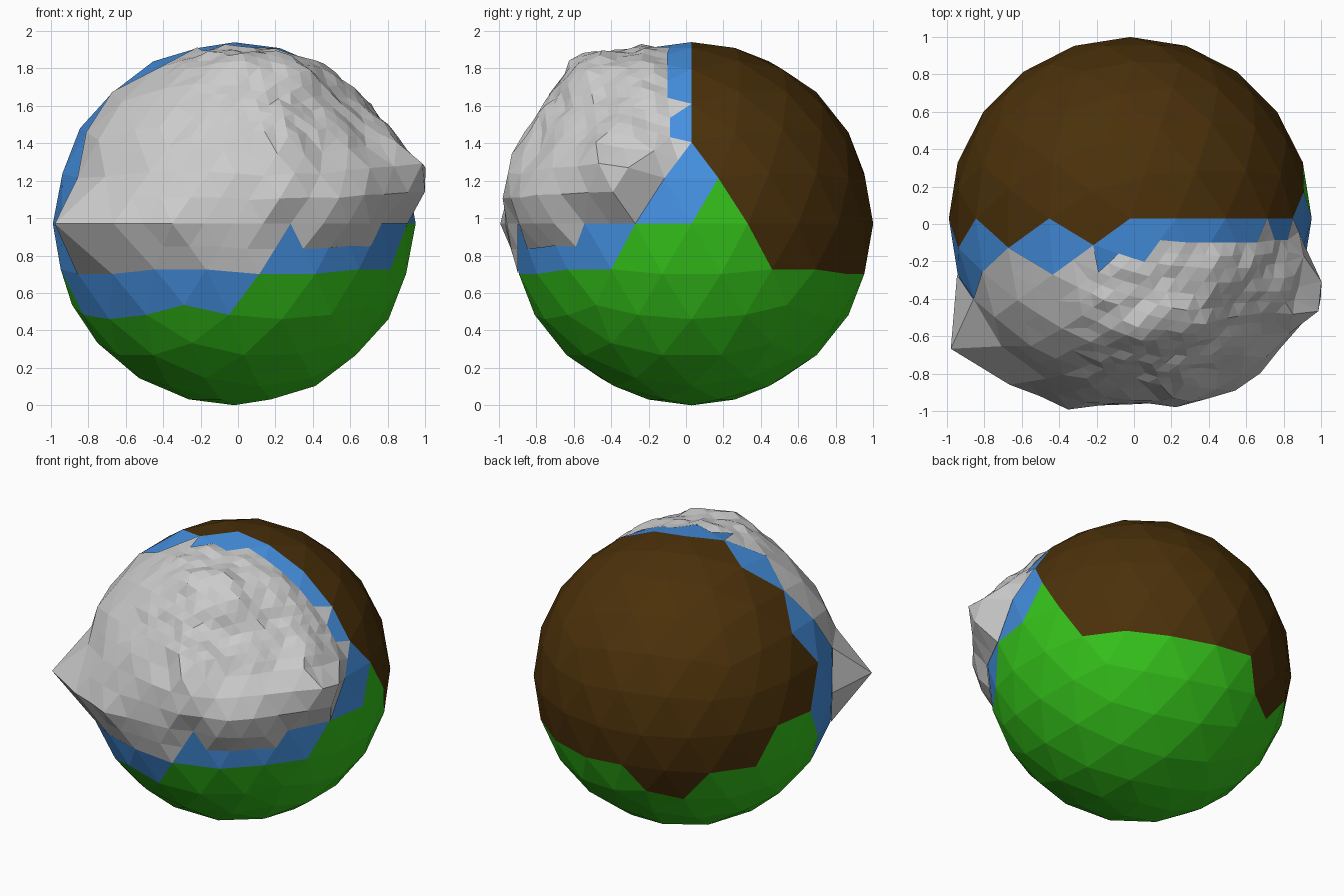
import bpy, bmesh, math, random
from mathutils import Vector

if "Cube" in bpy.data.objects:
    bpy.data.objects.remove(bpy.data.objects["Cube"])

random.seed(4)
R, CENTRE = 0.97, Vector((-0.02, 0.03, 0.97))

# Region outlines as (azimuth in degrees, height on the unit ball)
LEFT = [(216, 1), (216, .96), (180, .9), (193, .72), (180, .526), (189.5, .26), (180, 0)]
BROWN = LEFT + [(162, 0), (153.5, -.26), (134.5, -.26), (124, -.5), (108, -.447), (99.2, -.26),
                (27.2, -.26), (18, 0), (9.2, .26), (0, .447), (0, 1)]
BLUE = LEFT + [(188.8, -.26), (196, -.5), (216, -.526), (236, -.5), (252, -.447), (268, -.5),
               (278.8, -.26), (332.8, -.26), (342, 0), (360, 0), (369.2, .26), (360, .447), (360, 1)]
ROCK = [(198, 0), (206.5, -.26), (278.5, -.26), (288, 0), (302, -.14), (314, -.14), (324, 0),
        (342, 0), (344, .17), (351, .26), (360, .447), (353, .567), (354, .65), (351, .8), (326, .98),
        (287, .97), (216, .96), (216, .84), (193, .72), (200, .51), (206, .26)]

# Rock heights: (azimuth, height, radius factor)
BUMPS = [(216, 0, 1.22), (234, 0, 1.13), (252, 0, 1.09), (270, 0, 1.03), (333.5, .26, 1.215),
         (216, .447, 1.03), (252, .526, 1.03), (288, .447, 1.07), (270, .26, 1.03), (270, .56, 1.02),
         (234, .26, 1.03), (252, .26, 1.04), (292, .2, 1.11), (304, .2, 1.15), (319, .2, 1.14),
         (306, 0, 1.08), (333, 0, 1.03), (270, .69, 1.06), (270, .82, 1.13), (250, .85, 1.05),
         (300, .82, 1.12), (320, .82, 1.06), (324, .68, 1.03), (337, .42, 1.08), (310, .55, 1.04),
         (234, .6, 1.03), (270, .92, 1.02), (315, .92, 1.01), (230, .92, 1.01), (345, .6, 1.0),
         (300, .34, 1.03), (318, .38, 1.04)]


def inside(co, poly):
    d = co.normalized()
    a0 = math.degrees(math.atan2(d.y, d.x)) % 360
    for a in (a0, a0 + 360):
        hit = False
        for (x1, y1), (x2, y2) in zip(poly, poly[1:] + poly[:1]):
            if (y1 > d.z) != (y2 > d.z) and a < x1 + (d.z - y1) * (x2 - x1) / (y2 - y1):
                hit = not hit
        if hit:
            return True
    return False


def direction(az, z):
    r, a = math.sqrt(1 - z * z), math.radians(az)
    return Vector((r * math.cos(a), r * math.sin(a), z))


CONTROLS = [(direction(a, z), f) for a, z, f in BUMPS]


def height(d):
    total, value = 0.01, 0.01
    for c, f in CONTROLS:
        w = math.exp(-((d - c).length / 0.11) ** 2)
        total, value = total + w, value + w * f
    return value / total


def finish(bm, name, colours=()):
    bmesh.ops.scale(bm, vec=(R, R, R), verts=bm.verts)
    bmesh.ops.translate(bm, vec=CENTRE, verts=bm.verts)
    me = bpy.data.meshes.new(name)
    bm.to_mesh(me)
    bm.free()
    for label, rgb in colours:
        mat = bpy.data.materials.new(label)
        mat.diffuse_color = (*rgb, 1)
        mat.use_nodes = True
        mat.node_tree.nodes["Principled BSDF"].inputs["Base Color"].default_value = mat.diffuse_color
        me.materials.append(mat)
    ob = bpy.data.objects.new(name, me)
    bpy.context.collection.objects.link(ob)


# Ball painted brown at the back, blue round the face, green below
bm = bmesh.new()
bmesh.ops.create_icosphere(bm, subdivisions=3, radius=1)
for f in bm.faces:
    c = f.calc_center_median()
    f.material_index = 0 if inside(c, BROWN) else 1 if inside(c, BLUE) else 2
finish(bm, "ball", [("brown", (.07, .03, .003)), ("blue", (.06, .28, .75)), ("green", (.036, .55, .011))])

# Rock face: the front of the ball pushed out, split finer and roughened
bm = bmesh.new()
bmesh.ops.create_icosphere(bm, subdivisions=3, radius=1.004)
lip = direction(306, 0)
for v in bm.verts:
    v.tag = all(inside(f.calc_center_median(), ROCK) for f in v.link_faces)
    v.tag |= (v.co - lip).length < .1 or any(
        (v.co - direction(*p)).length < .06 for p in [(333.5, .26), (216, 0), (234, 0)])
for v in [v for v in bm.verts if v.tag]:
    v.co *= height(v.co.normalized())
bmesh.ops.subdivide_edges(bm, edges=bm.edges[:], cuts=1, use_grid_fill=True)
bmesh.ops.delete(bm, geom=[f for f in bm.faces if not inside(f.calc_center_median(), ROCK)], context='FACES')


def roughen(amount):
    for v in bm.verts:
        d = v.co.normalized()
        if v.is_boundary:
            if v.co.length > 1.01 and d.z < .9:
                v.co = d * .995
        elif d.z > -.05 and v.co.length < 1.17:
            k = min(1, max(0, (d.x + .55) / .4))
            target = 1.004 * height(d) + random.uniform(-amount, amount) * 1.6
            v.co = d * (v.co.length * (1 - .55 * k) + target * .55 * k)


roughen(.03)
fine = [e for e in bm.edges if all(v.co.z > .4 and v.co.x > -.3 for v in e.verts)]
bmesh.ops.subdivide_edges(bm, edges=fine, cuts=1, use_grid_fill=True)
bmesh.ops.triangulate(bm, faces=bm.faces[:])
roughen(.015)
finish(bm, "rock_face")
